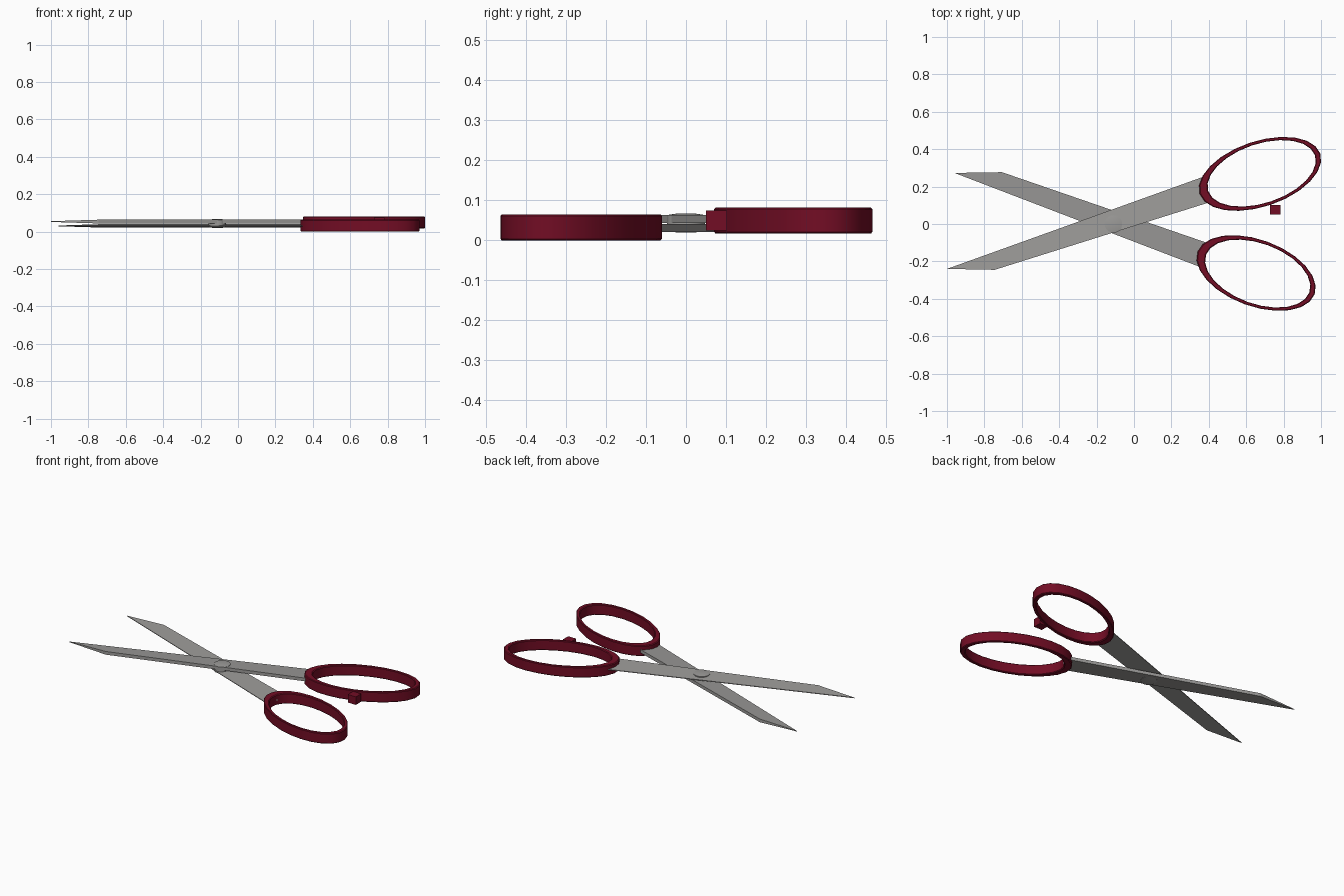
import bpy, bmesh, math
from mathutils import Vector

if "Cube" in bpy.data.objects:
    bpy.data.objects.remove(bpy.data.objects["Cube"])


def material(name, rgb):
    m = bpy.data.materials.new(name)
    m.diffuse_color = (*rgb, 1)
    m.use_nodes = True
    m.node_tree.nodes["Principled BSDF"].inputs["Base Color"].default_value = m.diffuse_color
    return m


RED = material("dark_red_plastic", (0.17, 0.004, 0.018))
STEEL = material("grey_steel", (0.33, 0.325, 0.315))


def finish(name, bm, mat, bevel=0.0, smooth=None):
    bmesh.ops.recalc_face_normals(bm, faces=bm.faces)
    me = bpy.data.meshes.new(name)
    bm.to_mesh(me)
    bm.free()
    me.materials.append(mat)
    ob = bpy.data.objects.new(name, me)
    bpy.context.collection.objects.link(ob)
    if bevel:
        mod = ob.modifiers.new("bevel", 'BEVEL')
        mod.width = bevel
        mod.segments = 1
        mod.limit_method = 'ANGLE'
        mod.angle_limit = math.radians(40)
    if smooth:
        bpy.ops.object.select_all(action='DESELECT')
        ob.select_set(True)
        bpy.context.view_layer.objects.active = ob
        bpy.ops.object.shade_smooth_by_angle(angle=math.radians(smooth))
    return ob


def blade(name, tip, clip, back_spine, back_edge, z0, z1):
    """Wedge blade: thick spine, thin cutting edge ending in the tip."""
    zm, h = (z0 + z1) / 2, 0.002
    outline = [(tip, zm - h, zm + h), (clip, z0, z1),
               (back_spine, z0, z1), (back_edge, zm - h, zm + h)]
    bm = bmesh.new()
    low = [bm.verts.new((*p, a)) for p, a, b in outline]
    top = [bm.verts.new((*p, b)) for p, a, b in outline]
    bm.faces.new(low)
    bm.faces.new(top)
    for i in range(4):
        j = (i + 1) % 4
        bm.faces.new((low[i], low[j], top[j], top[i]))
    finish(name, bm, STEEL)


def ring(name, cx, cy, tilt, a, b, z0, z1, n=24):
    """Oval finger loop, thicker where it meets the blade."""
    c, s = math.cos(math.radians(tilt)), math.sin(math.radians(tilt))
    bm = bmesh.new()

    def loop(a, b, shift, z):
        out = []
        for k in range(n):
            t = math.tau * k / n
            u, v = a * math.cos(t) + shift, b * math.sin(t)
            out.append(bm.verts.new((cx + u * c - v * s, cy + u * s + v * c, z)))
        return out

    loops = [loop(a, b, 0, z0), loop(a, b, 0, z1),
             loop(a - 0.039, b - 0.017, 0.009, z1),
             loop(a - 0.039, b - 0.017, 0.009, z0)]
    for i in range(4):
        p, q = loops[i], loops[(i + 1) % 4]
        for k in range(n):
            m = (k + 1) % n
            bm.faces.new((p[k], p[m], q[m], q[k]))
    finish(name, bm, RED, bevel=0.004, smooth=30)


# Two crossed blades, the upper one leading to the +y loop
blade("upper_blade", (-1.0, -0.24), (-0.745, -0.245),
      (0.404, 0.116), (0.369, 0.252), 0.044, 0.064)
blade("lower_blade", (-0.96, 0.273), (-0.706, 0.277),
      (0.409, -0.107), (0.359, -0.232), 0.021, 0.041)

# Finger loops
ring("upper_finger_loop", 0.674, 0.268, 18.5, 0.34, 0.175, 0.017, 0.082)
ring("lower_finger_loop", 0.653, -0.262, -20, 0.333, 0.178, 0.0, 0.065)

# Stop tab under the upper loop
bm = bmesh.new()
bmesh.ops.create_cube(bm, size=1)
bmesh.ops.scale(bm, vec=Vector((0.056, 0.052, 0.05)), verts=bm.verts)
bmesh.ops.translate(bm, vec=Vector((0.754, 0.076, 0.05)), verts=bm.verts)
finish("stop_tab", bm, RED)

# Pivot rivet: low domes above and below
bm = bmesh.new()
profile = [(0.024, 0.020), (0.047, 0.0235), (0.047, 0.0635), (0.024, 0.067)]
n = 24
rings = [[bm.verts.new((-0.11 + r * math.cos(math.tau * k / n),
                        r * math.sin(math.tau * k / n), z)) for k in range(n)]
         for r, z in profile]
for p, q in zip(rings, rings[1:]):
    for k in range(n):
        m = (k + 1) % n
        bm.faces.new((p[k], p[m], q[m], q[k]))
bm.faces.new(rings[0])
bm.faces.new(rings[-1])
finish("pivot_rivet", bm, STEEL, smooth=30)
